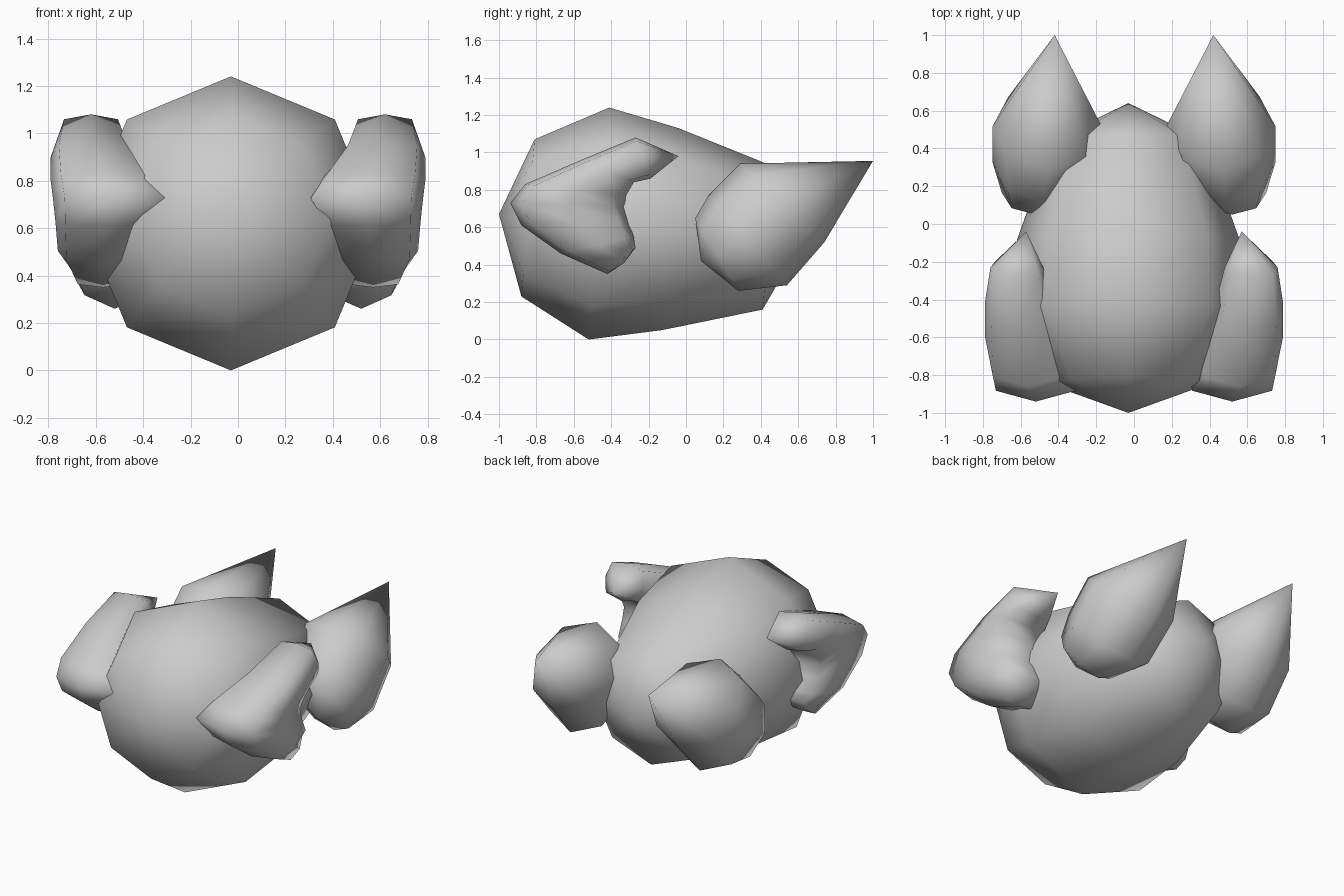
import bpy, bmesh, math
from mathutils import Vector

if "Cube" in bpy.data.objects:
    bpy.data.objects.remove(bpy.data.objects["Cube"])

SIDES = 8


def loft(name, start, rings, end, side=1, power=1.0):
    """Skin eight-sided rings between two poles; power < 1 squares the rings.
    ring = (outer y, outer z, inner y, inner z, centre x, half width)"""
    bm = bmesh.new()

    def vert(p):
        return bm.verts.new((p[0] * side, p[1], p[2]))

    def blunt(v):
        return 0.0 if abs(v) < 1e-6 else math.copysign(abs(v) ** power, v)

    loops = []
    for oy, oz, iy, iz, cx, half in rings:
        centre = Vector((cx, (oy + iy) / 2, (oz + iz) / 2))
        up = Vector((0, (oy - iy) / 2, (oz - iz) / 2))
        across = Vector((half, 0, 0))
        loop = []
        for i in range(SIDES):
            a = math.tau * i / SIDES
            loop.append(vert(centre + up * blunt(math.cos(a)) + across * blunt(math.sin(a))))
        loops.append(loop)
    first, last = vert(start), vert(end)
    for i in range(SIDES):
        j = (i + 1) % SIDES
        bm.faces.new((first, loops[0][i], loops[0][j]))
        bm.faces.new((last, loops[-1][j], loops[-1][i]))
        for a, b in zip(loops, loops[1:]):
            bm.faces.new((a[i], b[i], b[j], a[j]))
    bmesh.ops.recalc_face_normals(bm, faces=bm.faces[:])
    for f in bm.faces:
        f.smooth = True
    mesh = bpy.data.meshes.new(name)
    bm.to_mesh(mesh)
    bm.free()
    obj = bpy.data.objects.new(name, mesh)
    bpy.context.collection.objects.link(obj)
    return obj


# Egg-shaped body, blunt at the front and narrowing to the back
loft("body", (-0.03, -1.0, 0.67), [
    (-0.81, 1.07, -0.88, 0.23, -0.03, 0.43),
    (-0.41, 1.24, -0.52, 0.00, -0.03, 0.62),
    (-0.04, 1.13, -0.13, 0.05, -0.03, 0.59),
    (0.48, 0.92, 0.41, 0.16, -0.03, 0.40),
], (-0.03, 0.64, 0.56))

for side, label in ((1, "right"), (-1, "left")):
    # Pointed rear lobe
    loft("rear_lobe_" + label, (0.53, 0.08, 0.42), [
        (0.05, 0.65, 0.28, 0.26, 0.52, 0.18),
        (0.12, 0.77, 0.54, 0.29, 0.48, 0.27),
        (0.29, 0.94, 0.74, 0.52, 0.46, 0.29),
    ], (0.42, 1.0, 0.955), side)

    # Bent front lobe, forked towards the back, its nose sunk into the body
    loft("front_lobe_" + label, (0.57, -0.04, 0.98), [
        (-0.27, 1.08, -0.19, 0.86, 0.62, 0.14),
        (-0.56, 0.96, -0.28, 0.84, 0.61, 0.18),
        (-0.86, 0.83, -0.32, 0.77, 0.56, 0.23),
        (-0.94, 0.73, -0.33, 0.71, 0.52, 0.26),
        (-0.88, 0.61, -0.31, 0.64, 0.55, 0.22),
        (-0.67, 0.46, -0.28, 0.55, 0.57, 0.19),
        (-0.42, 0.35, -0.27, 0.49, 0.57, 0.13),
    ], (0.57, -0.33, 0.41), side, 0.6)
